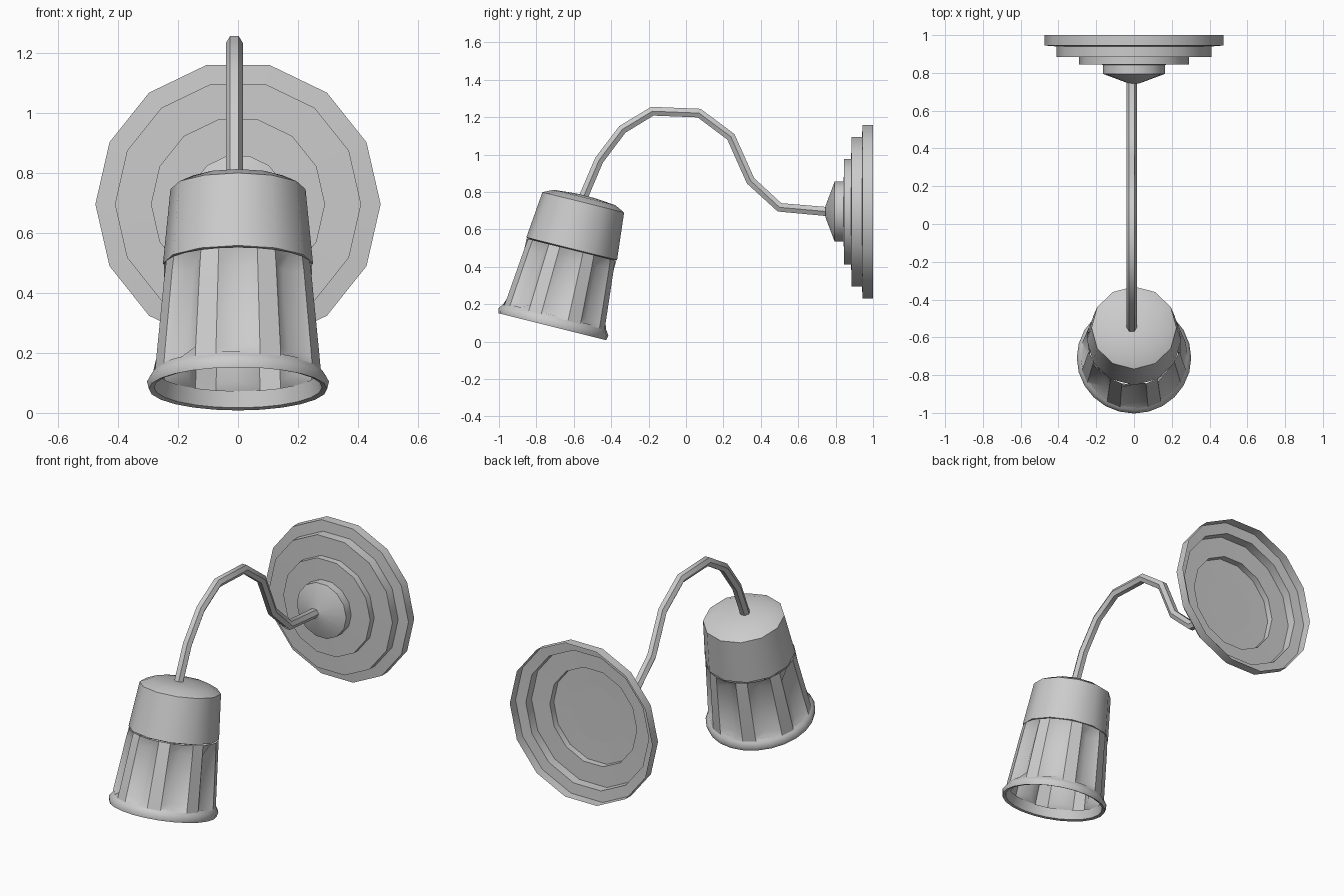
import bpy, bmesh, math
from mathutils import Matrix, Vector

if "Cube" in bpy.data.objects:
    bpy.data.objects.remove(bpy.data.objects["Cube"])


def smooth(ob, angle):
    bpy.ops.object.select_all(action='DESELECT')
    ob.select_set(True)
    bpy.context.view_layer.objects.active = ob
    bpy.ops.object.shade_smooth_by_angle(angle=math.radians(angle))


def lathe(name, profile, sides, matrix, angle=35, dent=None):
    """Revolve (radius, height) points round local z; dent(ring, column) pushes points inward."""
    bm = bmesh.new()
    rings = []
    for i, (r, h) in enumerate(profile):
        ring = []
        for k in range(sides):
            a = math.tau * k / sides
            rr = r - (dent(i, k) if dent else 0)
            ring.append(bm.verts.new((rr * math.cos(a), rr * math.sin(a), h)))
        rings.append(ring)
    for lo, hi in zip(rings, rings[1:]):
        for k in range(sides):
            n = (k + 1) % sides
            bm.faces.new((lo[k], lo[n], hi[n], hi[k]))
    bmesh.ops.remove_doubles(bm, verts=bm.verts, dist=1e-5)
    bm.transform(matrix)
    me = bpy.data.meshes.new(name)
    bm.to_mesh(me)
    bm.free()
    ob = bpy.data.objects.new(name, me)
    bpy.context.collection.objects.link(ob)
    smooth(ob, angle)
    return ob


# Stepped wall plate, hollow at the back
wall = Matrix.Translation((0, 1, 0.695)) @ Matrix.Rotation(math.radians(90), 4, 'X')
lathe("wall_plate", [(0.475, 0), (0.475, 0.055), (0.41, 0.06), (0.41, 0.115),
                     (0.29, 0.117), (0.29, 0.155), (0.165, 0.157), (0.165, 0.205),
                     (0.03, 0.255), (0, 0.255)], 14, wall)
lathe("plate_backing", [(0.165, 0.157), (0, 0.157)], 14, wall)

# Swan-neck arm
path = [(0.76, 0.695), (0.5, 0.718), (0.345, 0.86), (0.24, 1.095), (0.07, 1.222),
        (-0.18, 1.232), (-0.34, 1.135), (-0.465, 0.97), (-0.55, 0.77)]
cu = bpy.data.curves.new("arm", 'CURVE')
cu.dimensions = '3D'
cu.bevel_depth = 0.028
cu.bevel_resolution = 1
cu.use_fill_caps = True
sp = cu.splines.new('POLY')
sp.points.add(len(path) - 1)
for p, (y, z) in zip(sp.points, path):
    p.co = (-0.012, y, z, 1)
arm = bpy.data.objects.new("arm", cu)
bpy.context.collection.objects.link(arm)
bpy.ops.object.select_all(action='DESELECT')
arm.select_set(True)
bpy.context.view_layer.objects.active = arm
bpy.ops.object.convert(target='MESH')
smooth(bpy.context.view_layer.objects.active, 50)

# Tilted lamp head: upper cap with a shallow crown
head = Matrix.Translation((0, -0.715, 0.08)) @ Matrix.Rotation(math.radians(-14), 4, 'X')
lathe("shade_cap", [(0.235, 0.425), (0.25, 0.43), (0.225, 0.685), (0.17, 0.712),
                    (0.05, 0.722), (0, 0.722)], 12, head)

# Flared lower shade with narrow recessed flutes
def flute(ring, col):
    return 0.045 if ring in (1, 2) and col % 3 == 0 else 0

lathe("fluted_shade", [(0.285, 0.05), (0.282, 0.085), (0.254, 0.37), (0.247, 0.425)],
      24, head, dent=flute)

# Rolled rim, turned inward at the open end
lathe("shade_rim", [(0.278, 0.06), (0.29, 0.045), (0.303, 0.025), (0.297, 0.0),
                    (0.28, 0.005), (0.272, 0.06)], 24, head, angle=60)
